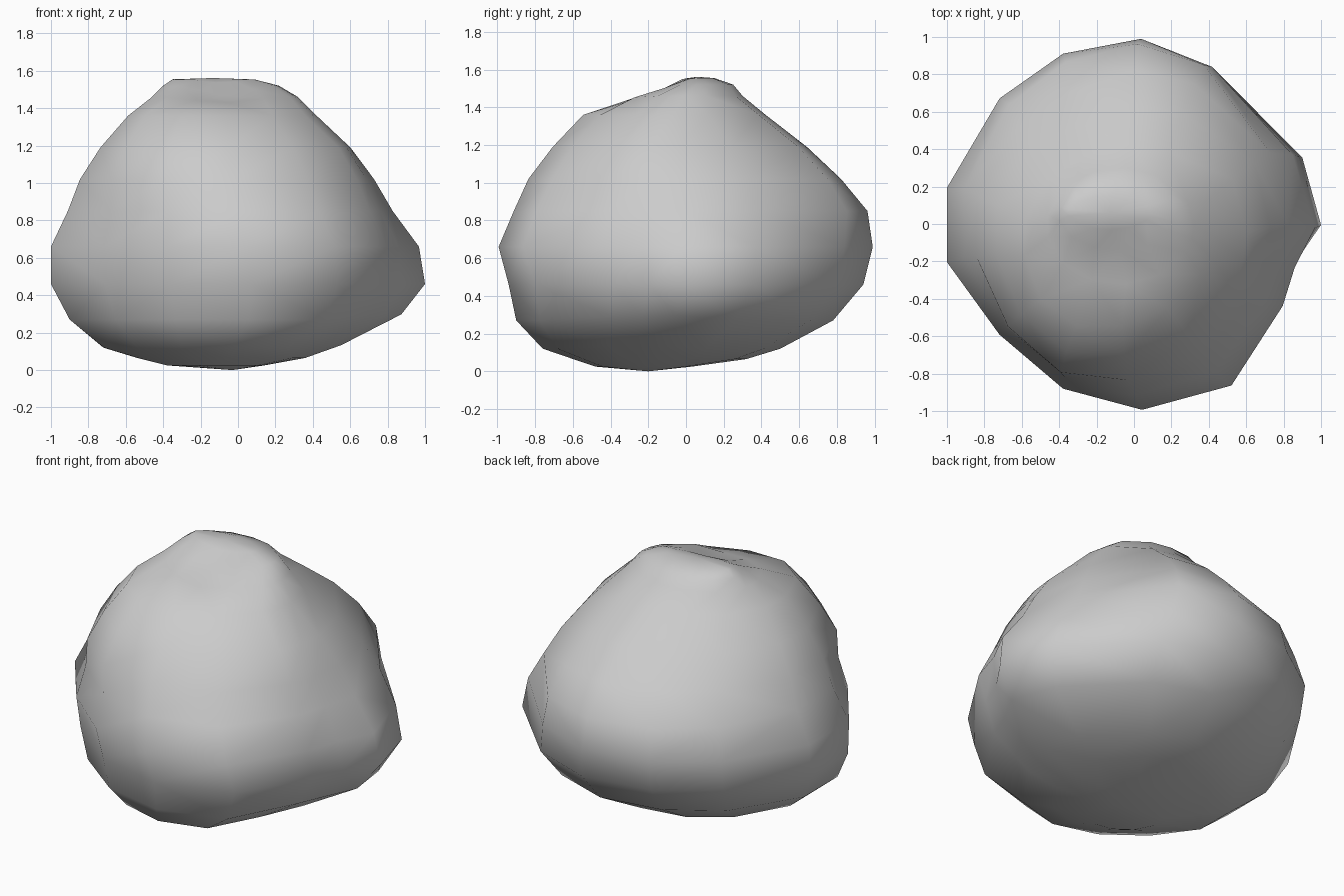
import bpy, bmesh, math
from mathutils import Vector

cube = bpy.data.objects.get("Cube")
if cube:
    bpy.data.objects.remove(cube, do_unlink=True)

# Plan outline of the boulder at its widest
OUTLINE = [(1, 0), (.9, .38), (.46, .85), (.07, 1), (-.36, .92), (-.71, .68), (-1, .2),
           (-1, -.2), (-.71, -.59), (-.36, -.88), (.07, -.99), (.53, -.84), (.79, -.4), (.87, -.2)]

# Level rings: height, x min, x max, y min, y max, roundness
RINGS = [(.025, -.38, .14, -.48, .03, .8),
         (.065, -.54, .36, -.62, .32, .6),
         (.12, -.72, .56, -.78, .50, .4),
         (.27, -.90, .89, -.90, .78, .2),
         (.46, -1.0, 1.0, -.94, .94, 0),
         (.66, -1.0, .94, -.99, .99, 0),
         (.85, -.91, .80, -.91, .93, .3),
         (1.02, -.84, .70, -.81, .81, .5),
         (1.19, -.73, .57, -.68, .63, .7),
         (1.36, -.58, .42, -.52, .39, .9),
         (1.46, -.46, .32, -.32, .30, 1),
         (1.52, -.40, .22, -.14, .25, 1),
         (1.555, -.35, .09, -.03, .15, 1)]

# Local swellings: direction in plan, lowest and highest height, amount
SWELLINGS = [((.5, .87), .8, 1.4, .06),
             ((-.5, -.86), .95, 1.4, .07),
             ((.85, -.52), .6, 1.3, .07),
             ((-.45, .9), .95, 1.3, -.05),
             ((-.4, -.9), .05, .2, -.04)]


def fit(value, low, high, new_low, new_high):
    return new_low + (value - low) / (high - low) * (new_high - new_low)


def ring_points(z, x0, x1, y0, y1, roundness):
    pts = [Vector(p).lerp(Vector(p).normalized(), roundness) for p in OUTLINE]
    xs, ys = [p.x for p in pts], [p.y for p in pts]
    return [Vector((fit(p.x, min(xs), max(xs), x0, x1),
                    fit(p.y, min(ys), max(ys), y0, y1), z)) for p in pts]


# Loft the rings and close both ends
bm = bmesh.new()
rings = [[bm.verts.new(p) for p in ring_points(*r)] for r in RINGS]
count = len(OUTLINE)
for lower, upper in zip(rings, rings[1:]):
    for i in range(count):
        j = (i + 1) % count
        bm.faces.new((lower[i], lower[j], upper[j], upper[i]))
bottom = bm.verts.new((-.03, -.2, 0))
top = bm.verts.new((-.13, .06, 1.565))
for i in range(count):
    j = (i + 1) % count
    bm.faces.new((bottom, rings[0][j], rings[0][i]))
    bm.faces.new((top, rings[-1][i], rings[-1][j]))

# Swell or shrink the flanks
for direction, low, high, amount in SWELLINGS:
    push = Vector((*direction, 0)).normalized()
    for v in bm.verts:
        if low < v.co.z < high:
            flat = Vector((v.co.x + .08, v.co.y, 0)).normalized()
            v.co += push * amount * max(0, flat.dot(push)) ** 5

# Ease the undercut on the front left, and press a hollow into the crown
normal = Vector((.5, -.22, -.84)).normalized()
for v in bm.verts:
    excess = v.co.dot(normal) - .19
    if excess > 0:
        v.co -= normal * excess * .8
    if v.co.z > 1.4:
        distance = (v.co.x + .08) ** 2 + (v.co.y + .2) ** 2
        v.co.z -= .06 * math.exp(-distance / .025)

bmesh.ops.triangulate(bm, faces=bm.faces[:])
bmesh.ops.recalc_face_normals(bm, faces=bm.faces[:])
for face in bm.faces:
    face.smooth = True
mesh = bpy.data.meshes.new("boulder")
bm.to_mesh(mesh)
bm.free()

# Plain grey stone
stone = bpy.data.materials.new("grey stone")
stone.use_nodes = True
colour = (.6, .6, .6, 1)
stone.diffuse_color = colour
stone.node_tree.nodes["Principled BSDF"].inputs["Base Color"].default_value = colour
mesh.materials.append(stone)
boulder = bpy.data.objects.new("boulder", mesh)
bpy.context.collection.objects.link(boulder)
